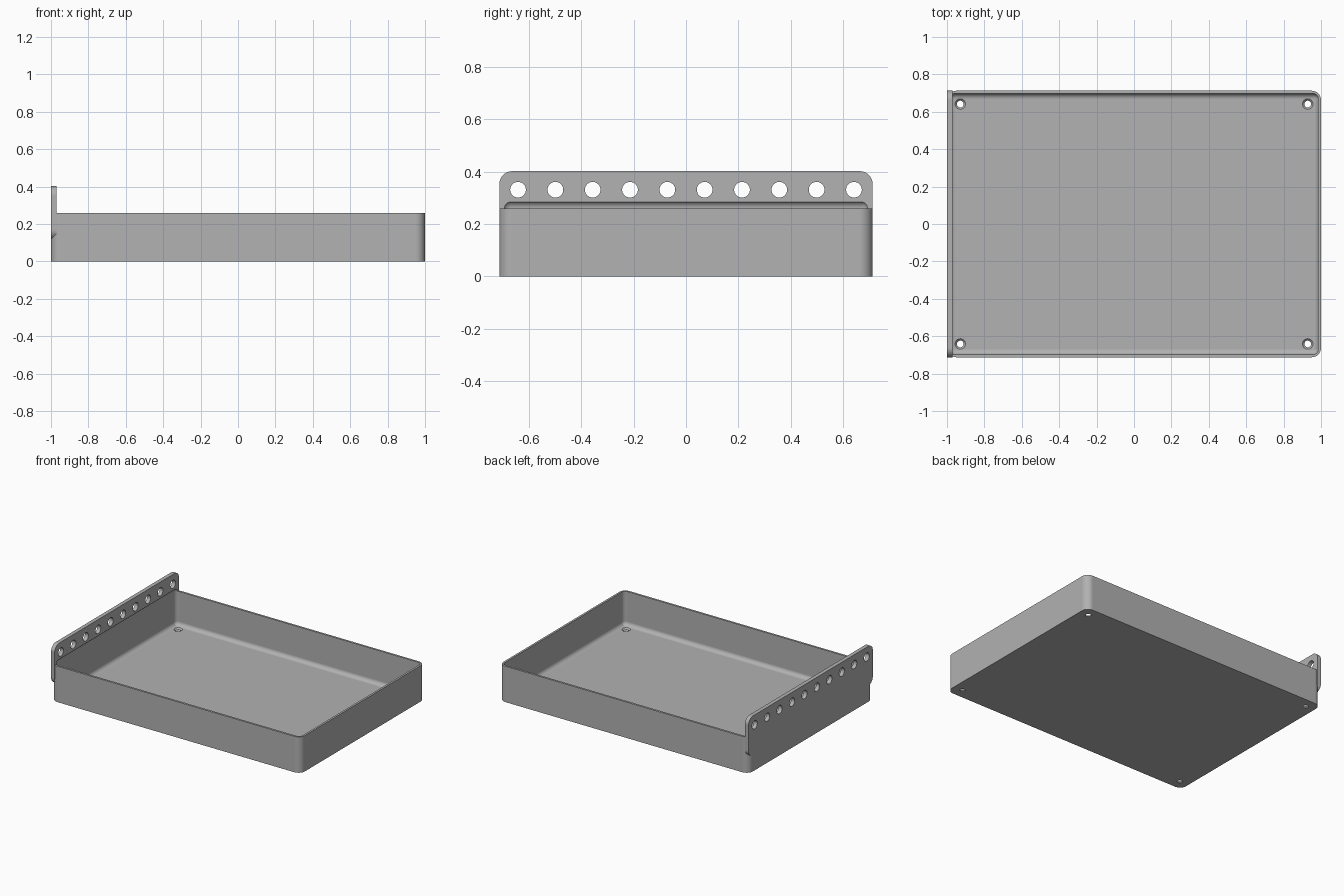
import bpy, bmesh, math
from mathutils import Matrix, Vector

default = bpy.data.objects.get("Cube")
if default:
    bpy.data.objects.remove(default, do_unlink=True)

UNIT = 0.1425                 # hole pitch
HALF_X, HALF_Y = 1.0, 5 * UNIT
WALL, RIM, TOP = 0.015, 0.26, 0.402
PLATE = 0.0285
CORNER, FILLET = 0.05, 0.0285

grey = bpy.data.materials.new("plain grey")
grey.use_nodes = True
colour = (0.445, 0.445, 0.445, 1)
grey.diffuse_color = colour
grey.node_tree.nodes["Principled BSDF"].inputs["Base Color"].default_value = colour


def make_object(name, bm):
    bmesh.ops.recalc_face_normals(bm, faces=bm.faces)
    mesh = bpy.data.meshes.new(name)
    bm.to_mesh(mesh)
    bm.free()
    mesh.materials.append(grey)
    obj = bpy.data.objects.new(name, mesh)
    bpy.context.collection.objects.link(obj)
    return obj


def rounded_box(name, low, high, radius, axis=None, segments=8):
    """Box with the edges along one axis rounded, or all edges if axis is None."""
    low, high = Vector(low), Vector(high)
    bm = bmesh.new()
    bmesh.ops.create_cube(bm, size=1)
    bmesh.ops.scale(bm, vec=high - low, verts=bm.verts)
    bmesh.ops.translate(bm, vec=(low + high) / 2, verts=bm.verts)
    edges = [e for e in bm.edges if axis is None
             or abs((e.verts[0].co - e.verts[1].co)[axis]) > 1e-4]
    bmesh.ops.bevel(bm, geom=edges, offset=radius, segments=segments,
                    profile=0.5, affect='EDGES')
    return make_object(name, bm)


def cones(name, centres, r_low, r_high, depth, turn=Matrix()):
    """Several round cutters in one object."""
    bm = bmesh.new()
    for centre in centres:
        bmesh.ops.create_cone(bm, cap_ends=True, segments=32, radius1=r_low,
                              radius2=r_high, depth=depth,
                              matrix=Matrix.Translation(centre) @ turn)
    return make_object(name, bm)


def combine(target, other, operation):
    """Apply a boolean and discard the helper."""
    other.hide_render = True
    mod = target.modifiers.new(operation, 'BOOLEAN')
    mod.object, mod.operation, mod.solver = other, operation, 'EXACT'
    bpy.context.view_layer.objects.active = target
    bpy.ops.object.modifier_apply(modifier=mod.name)
    bpy.data.objects.remove(other, do_unlink=True)


# Tray body with rounded upright corners
tray = rounded_box("tray", (-HALF_X, -HALF_Y, 0), (HALF_X, HALF_Y, RIM), CORNER, axis=2)

# Mounting plate along one short side
plate = rounded_box("mounting_plate", (-HALF_X, -HALF_Y, TOP - 2 * UNIT),
                    (-HALF_X + PLATE, HALF_Y, TOP), CORNER, axis=0)
combine(tray, plate, 'UNION')

# Filleted cavity, reaching a little way up into the plate
cavity = rounded_box("cavity_cutter", (WALL - HALF_X, WALL - HALF_Y, WALL),
                     (HALF_X - WALL, HALF_Y - WALL, RIM + FILLET), FILLET)
combine(tray, cavity, 'DIFFERENCE')

# Row of ten holes through the plate
row = [(-HALF_X, (i - 4.5) * UNIT, TOP - UNIT / 2) for i in range(10)]
combine(tray, cones("plate_hole_cutter", row, 0.03, 0.03, 0.2,
                    Matrix.Rotation(math.pi / 2, 4, 'Y')), 'DIFFERENCE')

# Countersunk screw holes in the floor corners
spots = [(sx * (HALF_X - UNIT / 2), sy * (HALF_Y - UNIT / 2))
         for sx in (-1, 1) for sy in (-1, 1)]
combine(tray, cones("screw_hole_cutter", [(x, y, 0) for x, y in spots],
                    0.018, 0.018, 0.1), 'DIFFERENCE')
combine(tray, cones("countersink_cutter", [(x, y, WALL) for x, y in spots],
                    0.01, 0.046, 0.036), 'DIFFERENCE')

# Smooth fillets, crisp edges
bpy.ops.object.select_all(action='DESELECT')
tray.select_set(True)
bpy.context.view_layer.objects.active = tray
bpy.ops.object.shade_smooth_by_angle(angle=math.radians(30))
weighted = tray.modifiers.new("even_shading", 'WEIGHTED_NORMAL')
weighted.keep_sharp = True
